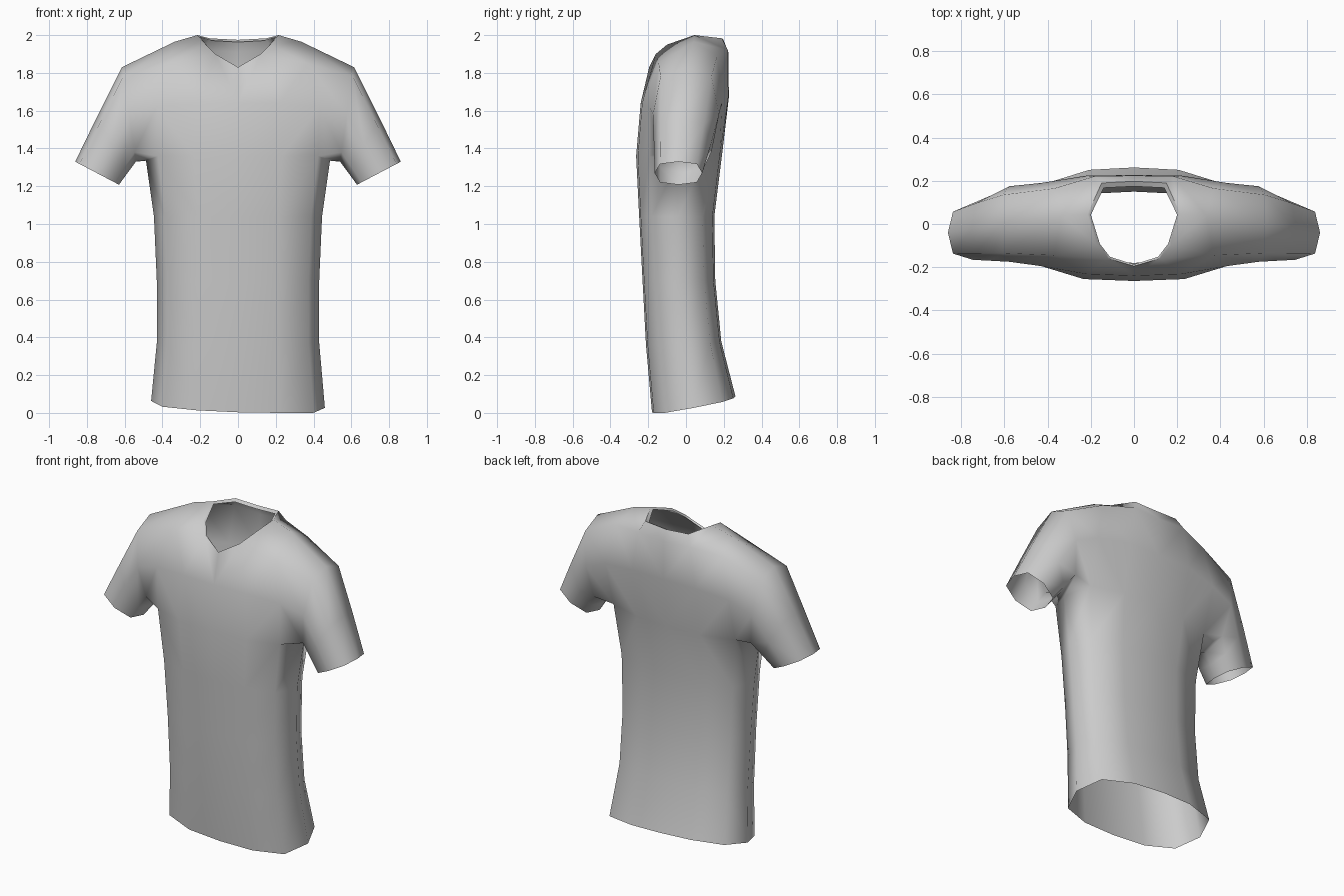
import bpy, bmesh, math

if "Cube" in bpy.data.objects:
    bpy.data.objects.remove(bpy.data.objects["Cube"])

bm = bmesh.new()


def V(x, y, z):
    return bm.verts.new((x, y, z))


def loft(a, b, closed=False):
    n = len(a)
    for i in range(n if closed else n - 1):
        j = (i + 1) % n
        bm.faces.new((a[i], a[j], b[j], b[i]))


# Torso half rings: z, side x, front y, side y, back y, tilt
rows = [
    (0.045, 0.46, -0.18, 0.04, 0.262, 0.19),
    (0.37, 0.43, -0.212, 0.0, 0.187, 0.04),
    (0.70, 0.43, -0.23, -0.03, 0.155, 0.0),
    (1.04, 0.445, -0.248, -0.045, 0.15, 0.0),
    (1.36, 0.487, -0.264, -0.04, 0.19, 0.0),
]
prev = None
for z, sx, yf, ys, yb, tilt in rows:
    ring = []
    for fx, fy, end in ((0, 1, yf), (.48, .96, yf), (.87, .68, yf), (1, 0, yf),
                        (.87, .68, yb), (.45, .95, yb), (0, 1, yb)):
        y = ys + (end - ys) * fy
        ring.append(V(sx * fx, y, z + tilt * (y - ys)))
    if prev:
        loft(prev, ring)
    prev = ring
c0, m0, a0, side, b0, k0, d0 = prev
side.co.z = 1.335

# Neckline, from the front point round to the back
neck = [V(0, -.195, 1.83), V(.12, -.16, 1.90), V(.17, -.10, 1.95),
        V(.215, .045, 2.0), V(.15, .19, 1.983), V(0, .198, 1.975)]
n0, n1, n2, n3, n4, n5 = neck

# Front yoke
c1, m1, a1 = V(0, -.24, 1.64), V(.22, -.232, 1.64), V(.43, -.195, 1.62)
a2, top = V(.37, -.145, 1.85), V(.335, .04, 1.965)
loft([c0, m0, a0], [c1, m1, a1])
for f in ((c1, m1, n1, n0), (m1, a1, a2, n1), (n1, a2, n2), (n2, a2, top, n3)):
    bm.faces.new(f)

# Back yoke
d1, k1, b1 = V(0, .227, 1.67), V(.22, .224, 1.67), V(.43, .19, 1.64)
d2, k2, b2 = V(0, .224, 1.91), V(.18, .222, 1.92), V(.37, .165, 1.89)
loft([d0, k0, b0], [d1, k1, b1])
loft([d1, k1, b1], [d2, k2, b2])
for f in ((d2, k2, n4, n5), (k2, b2, top, n3), (k2, n3, n4)):
    bm.faces.new(f)

# Sleeve: top x z, bottom x z, centre y, half depth
prev = [top, a2, a1, a0, side, b0, b1, b2]
for tx, tz, bx, bz, yc, yh in ((.615, 1.83, .54, 1.33, 0, .175),
                               (.75, 1.56, .585, 1.27, -.02, .15),
                               (.862, 1.33, .63, 1.208, -.04, .126)):
    ring = []
    for i in range(8):
        c, s = math.cos(i * math.pi / 4), -math.sin(i * math.pi / 4)
        c = math.copysign(abs(c) ** .65, c) if abs(c) > 1e-6 else 0
        s = math.copysign(abs(s) ** .75, s) if abs(s) > 1e-6 else 0
        ring.append(V((tx + bx) / 2 + (tx - bx) / 2 * c, yc + yh * s,
                      (tz + bz) / 2 + (tz - bz) / 2 * c))
    loft(prev, ring, True)
    prev = ring

# Turned-in collar edge
lip = [V(v.co.x * .93, .03 + (v.co.y - .03) * .86, v.co.z - .012) for v in neck]
for v, w in zip(neck[:3], lip[:3]):
    w.co.y = v.co.y + .008
loft(neck, lip)

# Mirror to the other side, with a slightly uneven hem
bmesh.ops.mirror(bm, geom=bm.verts[:] + bm.edges[:] + bm.faces[:],
                 axis='X', merge_dist=0.0005)
bmesh.ops.remove_doubles(bm, verts=bm.verts[:], dist=0.0005)
for v in bm.verts:
    if v.co.z < .2:
        v.co.z = max(0, v.co.z - .04 * v.co.x)
bmesh.ops.recalc_face_normals(bm, faces=bm.faces[:])

mesh = bpy.data.meshes.new("shirt")
bm.to_mesh(mesh)
bm.free()
shirt = bpy.data.objects.new("shirt", mesh)
bpy.context.collection.objects.link(shirt)
bpy.context.view_layer.objects.active = shirt
shirt.select_set(True)
bpy.ops.object.shade_smooth_by_angle(angle=math.radians(75))
